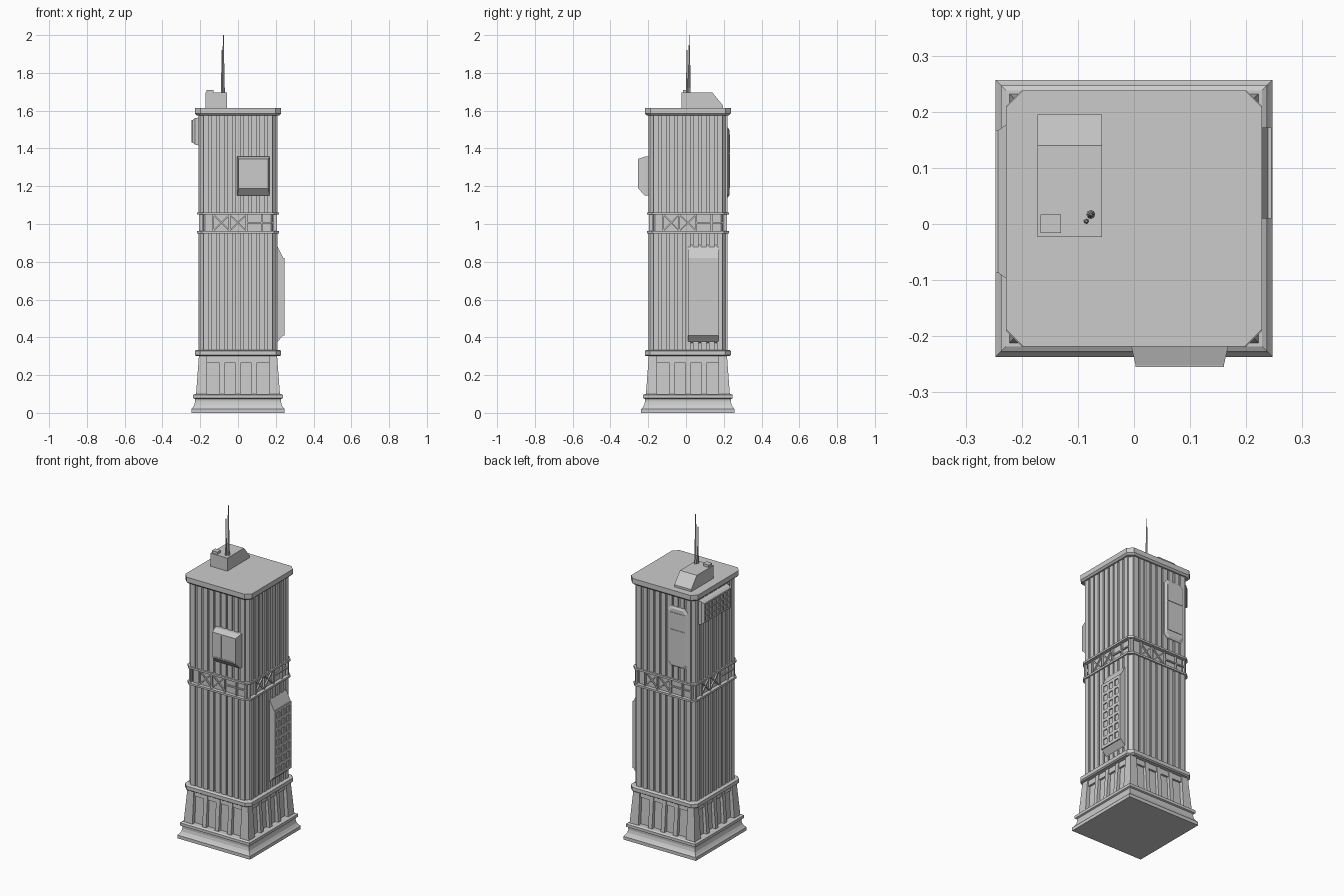
import bpy, bmesh, math

if "Cube" in bpy.data.objects:
    bpy.data.objects.remove(bpy.data.objects["Cube"])

CY = 0.01  # tower axis offset in y


# ---------- helpers: every solid is a loft through matching rings ----------
def part(name, solids, sides=(0,)):
    """Join lofted solids in one mesh; place a copy on each tower side (0 front, 1 right, 2 back, 3 left)."""
    bm = bmesh.new()
    for rings in solids:
        loops = [[bm.verts.new(p) for p in r] for r in rings]
        n = len(loops[0])
        for a, b in zip(loops, loops[1:]):
            for i in range(n):
                j = (i + 1) % n
                bm.faces.new((a[i], a[j], b[j], b[i]))
        bm.faces.new(loops[0][::-1])
        bm.faces.new(loops[-1])
    bmesh.ops.recalc_face_normals(bm, faces=bm.faces)
    me = bpy.data.meshes.new(name)
    bm.to_mesh(me)
    bm.free()
    for k in sides:
        ob = bpy.data.objects.new(name, me)
        ob.location = (0, CY, 0)
        ob.rotation_euler = (0, 0, k * math.pi / 2)
        bpy.context.collection.objects.link(ob)


def square(h, z, c=0.0):
    """Square ring of half width h, with optional corner chamfer c."""
    if not c:
        return [(-h, -h, z), (h, -h, z), (h, h, z), (-h, h, z)]
    pts = [(-h + c, -h), (h - c, -h), (h, -h + c), (h, h - c),
           (h - c, h), (-h + c, h), (-h, h - c), (-h, -h + c)]
    return [(x, y, z) for x, y in pts]


def rect(u0, u1, z0, z1, d):
    """Upright rectangle at distance d in front of the axis."""
    return [(u0, -d, z0), (u1, -d, z0), (u1, -d, z1), (u0, -d, z1)]


def slab(u0, u1, z0, z1, d0, d1):
    return [rect(u0, u1, z0, z1, d0), rect(u0, u1, z0, z1, d1)]


def strut(a, b, w, d0, d1):
    """Bar between two points (u, z) on a side."""
    dx, dz = b[0] - a[0], b[1] - a[1]
    s = w / 2 / math.hypot(dx, dz)
    nx, nz = -dz * s, dx * s
    q = [(a[0] + nx, a[1] + nz), (b[0] + nx, b[1] + nz),
         (b[0] - nx, b[1] - nz), (a[0] - nx, a[1] - nz)]
    return [[(u, -d, z) for u, z in q] for d in (d0, d1)]


def grid(u0, u1, z0, z1, cols, rows, w, d0, d1):
    """Lattice of bars framing cols x rows panes."""
    bars = [slab(u0 + (u1 - u0 - w) * i / cols, u0 + (u1 - u0 - w) * i / cols + w, z0, z1, d0, d1)
            for i in range(cols + 1)]
    bars += [slab(u0, u1, z0 + (z1 - z0 - w) * i / rows, z0 + (z1 - z0 - w) * i / rows + w, d0, d1)
             for i in range(rows + 1)]
    return bars


# ---------- plinth ----------
plinth = [(.247, 0), (.247, .02), (.24, .028), (.231, .042), (.227, .06), (.228, .074),
          (.237, .078), (.237, .095), (.228, .1)]
part("plinth", [[square(h, z) for h, z in plinth]])

# ---------- tapered base: recessed core, corner piers, pilasters, lintel ----------
part("base_core", [[square(.197, .09), square(.186, .31)]])


def taper(z):
    return .222 - (z - .1) * .075


def pier(z):
    h = taper(z)
    return [(-h, -h, z), (-.163, -h, z), (-.163, -.163, z), (-h, -.163, z)]


def pilaster(u, z, w, inset):
    d = taper(z) - inset
    return [(u - w, -d, z), (u + w, -d, z), (u + w, -.17, z), (u - w, -.17, z)]


part("base_corner_pier", [[pier(.095), pier(.31)]], range(4))
part("base_pilasters", [[pilaster(u, .095, .013, .004), pilaster(u, .31, .013, .004)]
                        for u in (-.085, 0, .085)] +
     [[pilaster(0, .265, .165, .009), pilaster(0, .31, .165, .009)]], range(4))

# ---------- ledges and cornice ----------
part("lower_ledge", [[square(.22, .3, .026), square(.228, .306, .028),
                      square(.228, .328, .028), square(.22, .333, .026)]])
part("roof_cornice", [[square(.218, 1.575, .026), square(.228, 1.585, .03), square(.228, 1.615, .03)]])
for name, z in (("band_lower_flange", .95), ("band_upper_flange", 1.05)):
    part(name, [[square(.217, z, .026), square(.217, z + .012, .026)]])

# ---------- ribbed shaft ----------
H, DEPTH, N = .209, .009, 9
pitch = (2 * (H - .02)) / N
side = []
for i in range(N):
    a = -(H - .02) + pitch * i
    g = .006
    side += [(a + g, -H + DEPTH), (a + g, -H), (a + pitch - g, -H), (a + pitch - g, -H + DEPTH)]
profile = []
for k in range(4):
    c, s = round(math.cos(k * math.pi / 2)), round(math.sin(k * math.pi / 2))
    profile += [(x * c - y * s, x * s + y * c) for x, y in side]
for name, z0, z1 in (("lower_shaft", .325, .953), ("upper_shaft", 1.058, 1.58)):
    part(name, [[[(x, y, z) for x, y in profile] for z in (z0, z1)]])

# ---------- truss band ----------
part("band_core", [[square(.195, .955, .02), square(.195, 1.055, .02)]])
truss = [slab(u - .004, u + .004, .96, 1.052, .19, .207)
         for u in (-.187, -.13, -.045, .045, .125, .187)]
for u0, u1 in ((-.13, -.045), (-.045, .045)):
    truss += [strut((u0, .963), (u1, 1.05), .007, .19, .204),
              strut((u0, 1.05), (u1, .963), .007, .19, .203)]
truss.append(slab(.045, .187, 1.003, 1.011, .19, .204))
part("band_truss", truss, range(4))

# ---------- front display box ----------
part("front_display", [[rect(-.005, .168, 1.15, 1.357, .2), rect(-.005, .168, 1.15, 1.357, .228),
                        rect(.003, .16, 1.187, 1.345, .262)]])
part("front_display_frame", grid(.003, .16, 1.187, 1.345, 1, 1, .008, .255, .265) +
     [slab(.058, .063, 1.187, 1.345, .255, .264)])

# ---------- right window bay ----------
part("right_bay", [[rect(0, .162, .37, .89, .2), rect(0, .162, .38, .875, .212),
                    rect(0, .162, .41, .82, .239)]], (1,))
part("right_bay_grid", grid(0, .162, .41, .82, 3, 7, .018, .23, .245), (1,))

# ---------- left window bay ----------
part("left_bay", [[rect(-.167, .107, 1.415, 1.565, .2), rect(-.167, .107, 1.42, 1.56, .228),
                   rect(-.157, .097, 1.432, 1.55, .242)]], (3,))
part("left_bay_grid", grid(-.157, .097, 1.432, 1.55, 7, 3, .008, .235, .247), (3,))


# ---------- back panel with clipped corners ----------
def clipped(i, d):
    u0, u1, z0, z1, c = .033 + i, .168 - i, 1.14 + i, 1.51 - i, .02
    q = [(u0 + c, z0), (u1 - c, z0), (u1, z0 + c), (u1, z1 - c),
         (u1 - c, z1), (u0 + c, z1), (u0, z1 - c), (u0, z0 + c)]
    return [(u, -d, z) for u, z in q]


part("back_panel", [[clipped(0, .2), clipped(0, .212), clipped(.012, .219)],
                    slab(.05, .151, 1.19, 1.37, .21, .222), slab(.05, .151, 1.376, 1.475, .21, .222)], (2,))

# ---------- rooftop housing, vent, masts ----------
prof = [(-.033, 1.61), (.185, 1.61), (.185, 1.628), (.13, 1.695), (-.033, 1.695)]
part("roof_housing", [[[(x, y, z) for y, z in prof] for x in (-.172, -.057)]])
part("roof_vent", [slab(-.167, -.13, 1.69, 1.71, .026, -.007)])


def mast(name, x, y, steps):
    part(name, [[[(x + r * math.cos(a * math.pi / 4), y + r * math.sin(a * math.pi / 4), z)
                  for a in range(8)] for r, z in steps]])


mast("main_mast", -.077, .007, [(.008, 1.69), (.008, 1.72), (.006, 1.725), (.006, 1.84),
                                (.004, 1.85), (.004, 1.94), (.002, 1.95), (.002, 2.0)])
mast("small_mast", -.085, -.005, [(.005, 1.69), (.004, 1.8), (.002, 1.81), (.002, 1.92)])
